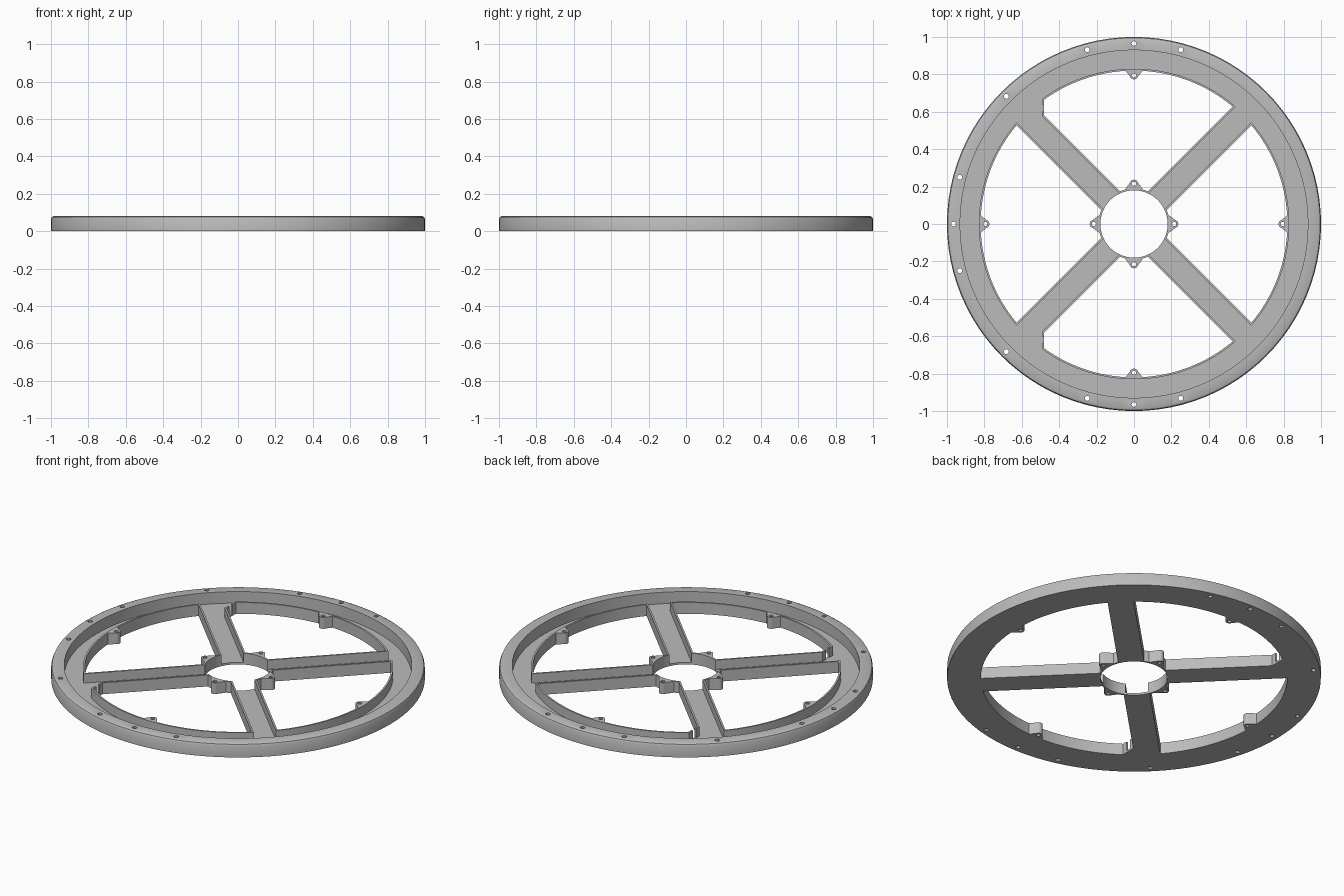
import bpy, bmesh
from math import sin, cos, asin, acos, pi, radians, hypot, sqrt
from mathutils import Vector, Matrix

if "Cube" in bpy.data.objects:
    bpy.data.objects.remove(bpy.data.objects["Cube"])

RIM_TOP, WALL_TOP, FLOOR = 0.08, 0.067, 0.012
RING, HUB, HALF, WALL = 0.82, 0.19, 0.07, 0.01
CLIP, SLOT = 0.48, (0.605, 0.635)

grey = bpy.data.materials.new("plain grey")
grey.use_nodes = True
grey.diffuse_color = (0.5, 0.5, 0.5, 1)
grey.node_tree.nodes["Principled BSDF"].inputs["Base Color"].default_value = (0.5, 0.5, 0.5, 1)


def arc(r, a0, a1, n, cx=0, cy=0):
    return [(cx + r * cos(a0 + (a1 - a0) * i / n), cy + r * sin(a0 + (a1 - a0) * i / n))
            for i in range(n + 1)]


def circle(r, n, cx=0, cy=0):
    return arc(r, 0, 2 * pi, n, cx, cy)[:-1]


def turn(points, quarter):
    m = Matrix.Rotation(quarter * pi / 2, 2)
    return [tuple(m @ Vector(p)) for p in points]


def prism(name, loops, z0, z1, shape=None):
    """Fill closed loops (inner loops become holes) and extrude them upward."""
    bm = bmesh.new()
    edges = []
    for loop in loops:
        vs = [bm.verts.new((x, y, z0)) for x, y in loop]
        edges += [bm.edges.new((v, vs[i - 1])) for i, v in enumerate(vs)]
    bmesh.ops.triangle_fill(bm, use_beauty=True, edges=edges, normal=(0, 0, 1))
    ext = bmesh.ops.extrude_face_region(bm, geom=bm.faces[:], use_keep_orig=True)
    new = [g for g in ext["geom"] if isinstance(g, bmesh.types.BMVert)]
    bmesh.ops.translate(bm, verts=new, vec=(0, 0, z1 - z0))
    if shape:
        shape(bm)
    bmesh.ops.recalc_face_normals(bm, faces=bm.faces[:])
    mesh = bpy.data.meshes.new(name)
    bm.to_mesh(mesh)
    bm.free()
    mesh.materials.append(grey)
    ob = bpy.data.objects.new(name, mesh)
    bpy.context.collection.objects.link(ob)
    bpy.ops.object.select_all(action="DESELECT")
    ob.select_set(True)
    bpy.context.view_layer.objects.active = ob
    bpy.ops.object.shade_smooth_by_angle(angle=radians(30))
    return ob


def window(grow, clipped):
    """Outline of the opening around +y, grown outward by the wall thickness."""
    ring, hub, half, clip = RING + grow, HUB - grow, HALF - grow, CLIP + grow
    a, b = pi / 4 + asin(half / ring), pi / 4 + asin(half / hub)
    left = acos(-clip / ring) if clipped else pi - a
    pts = arc(ring, left, a, 32) + arc(hub, b, pi - b, 12)
    if clipped:
        pts = [(-clip, SLOT[1])] + pts + [(-clip, clip + half * sqrt(2)), (-clip, SLOT[0])]
    return pts


# Outer rim with a rounded top edge and screw holes
def round_top(bm):
    for z in (RIM_TOP - 0.016, RIM_TOP - 0.005):
        bmesh.ops.bisect_plane(bm, geom=bm.verts[:] + bm.edges[:] + bm.faces[:],
                               plane_co=(0, 0, z), plane_no=(0, 0, 1))
    for v in bm.verts:
        if hypot(v.co.x, v.co.y) > 0.99:
            drop = RIM_TOP - v.co.z
            s = 0.985 if drop < 0.001 else 0.995 if drop < 0.01 else 1
            v.co.x *= s
            v.co.y *= s


holes = [circle(0.013, 12, 0.965 * cos(radians(d)), 0.965 * sin(radians(d)))
         for d in (75, 90, 105, 135, 165, 180, 195, 225, 255, 270, 285)]
prism("outer_rim", [circle(1, 96), circle(0.93, 96)] + holes, 0, RIM_TOP, round_top)

# Thin floor of ring, spokes and hub, with four openings
openings, walls = [], []
for q in range(4):
    clipped = q in (0, 2)
    pair = [window(g, clipped) for g in (0, WALL)]
    if q == 2:
        pair = [[(x, -y) for x, y in p] for p in pair]
    else:
        pair = [turn(p, q) for p in pair]
    openings.append(pair[0])
    # Clipped openings leave a cable slot in their wall
    walls.append([pair[0] + pair[1][::-1]] if clipped else pair)
prism("floor_plate", [circle(0.93, 96), circle(HUB - WALL, 64)] + openings, 0, FLOOR)

# Upright walls around each opening
for side, loops in zip(("back", "left", "front", "right"), walls):
    prism(side + "_opening_wall", loops, FLOOR, WALL_TOP)


# Screw lugs on the ring wall and on the hub
def lug(name, centre, base, quarter):
    away = 1 if centre > base else -1
    tip = arc(0.022, radians(20) * away, radians(160) * away, 10, 0, centre)
    outline = [(0.05, base)] + tip + [(-0.05, base)]
    prism(name, [turn(outline, quarter), turn(circle(0.011, 12, 0, centre), quarter)], 0, WALL_TOP)


for q in range(4):
    lug("ring_lug", 0.795, RING + 0.004, q)
    lug("hub_lug", 0.215, HUB - 0.008, q)
